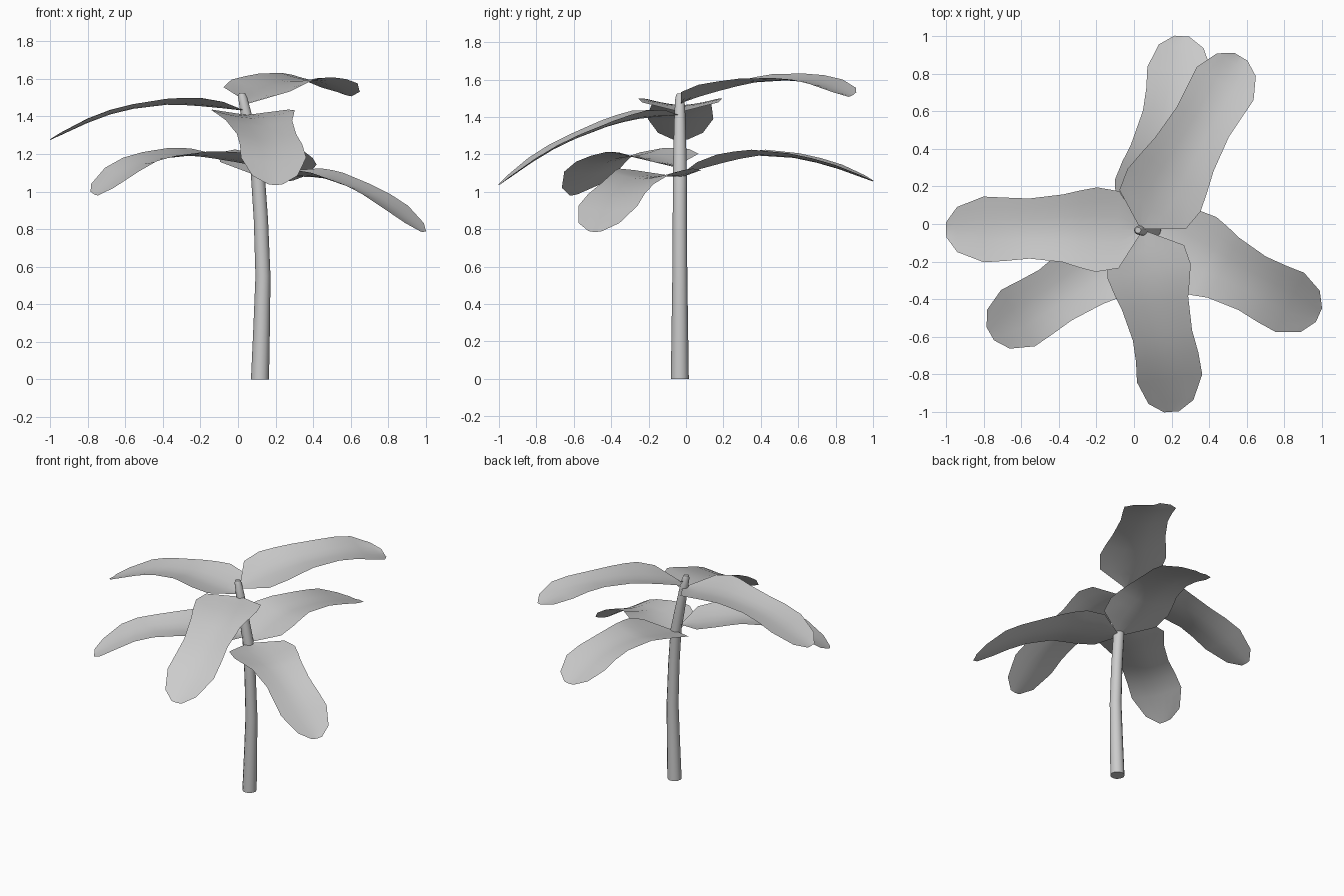
import bpy, bmesh, math
from mathutils import Vector

if "Cube" in bpy.data.objects:
    bpy.data.objects.remove(bpy.data.objects["Cube"])

KEYS = [0, .24, .46, .74, 1]          # where the midrib points sit along a leaf
STATIONS = [(0, .015), (.12, .205), (.24, .225), (.33, .205), (.42, .18), (.6, .16),
            (.72, .168), (.83, .175), (.95, .12), (1, .04)]   # position, half width
ACROSS = [-1, -.67, -.33, 0, .33, .67, 1]


def midrib(pts, t):
    """Smooth curve through the midrib points: position and direction."""
    n = len(pts)
    slopes = []
    for i in range(n):
        a, b = max(i - 1, 0), min(i + 1, n - 1)
        slopes.append((pts[b] - pts[a]) / (KEYS[b] - KEYS[a]))
    i = max(k for k in range(n - 1) if KEYS[k] <= t)
    h = KEYS[i + 1] - KEYS[i]
    s = (t - KEYS[i]) / h
    p = (pts[i] * (2*s**3 - 3*s**2 + 1) + slopes[i] * h * (s**3 - 2*s**2 + s)
         + pts[i + 1] * (3*s**2 - 2*s**3) + slopes[i + 1] * h * (s**3 - s**2))
    return p, slopes[i].lerp(slopes[i + 1], s)


def finish(name, bm, angle):
    bmesh.ops.recalc_face_normals(bm, faces=bm.faces[:]) if name == "trunk" else None
    me = bpy.data.meshes.new(name)
    bm.to_mesh(me)
    bm.free()
    ob = bpy.data.objects.new(name, me)
    bpy.context.collection.objects.link(ob)
    bpy.ops.object.select_all(action='DESELECT')
    bpy.context.view_layer.objects.active = ob
    ob.select_set(True)
    bpy.ops.object.shade_smooth_by_angle(angle=math.radians(angle))
    return ob


def bridge(bm, rows, closed):
    for a, b in zip(rows, rows[1:]):
        n = len(a)
        for j in range(n if closed else n - 1):
            k = (j + 1) % n
            bm.faces.new((a[j], b[j], b[k], a[k]))


def leaf(name, pts, tilt=0.0):
    pts = [Vector(p) for p in pts]
    bm = bmesh.new()
    rows = []
    for t, w in STATIONS:
        p, d = midrib(pts, t)
        side = Vector((d.y, -d.x, 0)).normalized()      # right of the leaf
        rise = .05 * min(1, t / .15) * (1 - .5 * t) * (w / .225)
        rows.append([bm.verts.new(p + side * w * u
                                  + Vector((0, 0, rise * abs(u)**1.5 - tilt * u)))
                     for u in reversed(ACROSS)])
    bridge(bm, rows, False)
    bm.normal_update()
    if sum(f.normal.z for f in bm.faces) < 0:
        bmesh.ops.reverse_faces(bm, faces=bm.faces[:])
    finish(name, bm, 60)


# Curved, tapering trunk: x, z, radius
bm = bmesh.new()
rings = []
for x, z, r in [(.117, 0, .048), (.126, .28, .044), (.133, .55, .040), (.122, .85, .038),
                (.105, 1.1, .037), (.075, 1.25, .034), (.042, 1.42, .029),
                (.024, 1.505, .024), (.021, 1.525, .016)]:
    rings.append([bm.verts.new((x + r * math.cos(a), -.033 + r * math.sin(a), z))
                  for a in (2 * math.pi * i / 12 for i in range(12))])
bridge(bm, rings, True)
bm.faces.new(rings[0])
bm.faces.new(rings[-1])
finish("trunk", bm, 50)

# Upper leaves
leaf("upper_left_leaf", [(.04, -.03, 1.43), (-.2, -.03, 1.455), (-.42, -.022, 1.46),
                         (-.7, -.028, 1.405), (-1, -.03, 1.275)])
leaf("upper_front_leaf", [(.05, -.04, 1.41), (.08, -.25, 1.39), (.12, -.46, 1.335),
                          (.18, -.73, 1.215), (.2, -1, 1.035)])
leaf("upper_back_leaf", [(.04, -.02, 1.48), (.16, .18, 1.54), (.29, .41, 1.59),
                         (.44, .67, 1.585), (.57, .89, 1.515)], .012)

# Lower leaves
leaf("lower_back_leaf", [(.1, -.03, 1.09), (.12, .2, 1.155), (.17, .43, 1.195),
                         (.235, .72, 1.15), (.255, 1, 1.055)])
leaf("lower_right_leaf", [(.11, -.03, 1.08), (.33, -.16, 1.08), (.51, -.25, 1.06),
                          (.75, -.38, .955), (.985, -.485, .785)])
leaf("lower_left_leaf", [(.08, -.04, 1.14), (-.12, -.17, 1.175), (-.3, -.3, 1.19),
                         (-.54, -.455, 1.14), (-.765, -.585, .985)], -.01)
